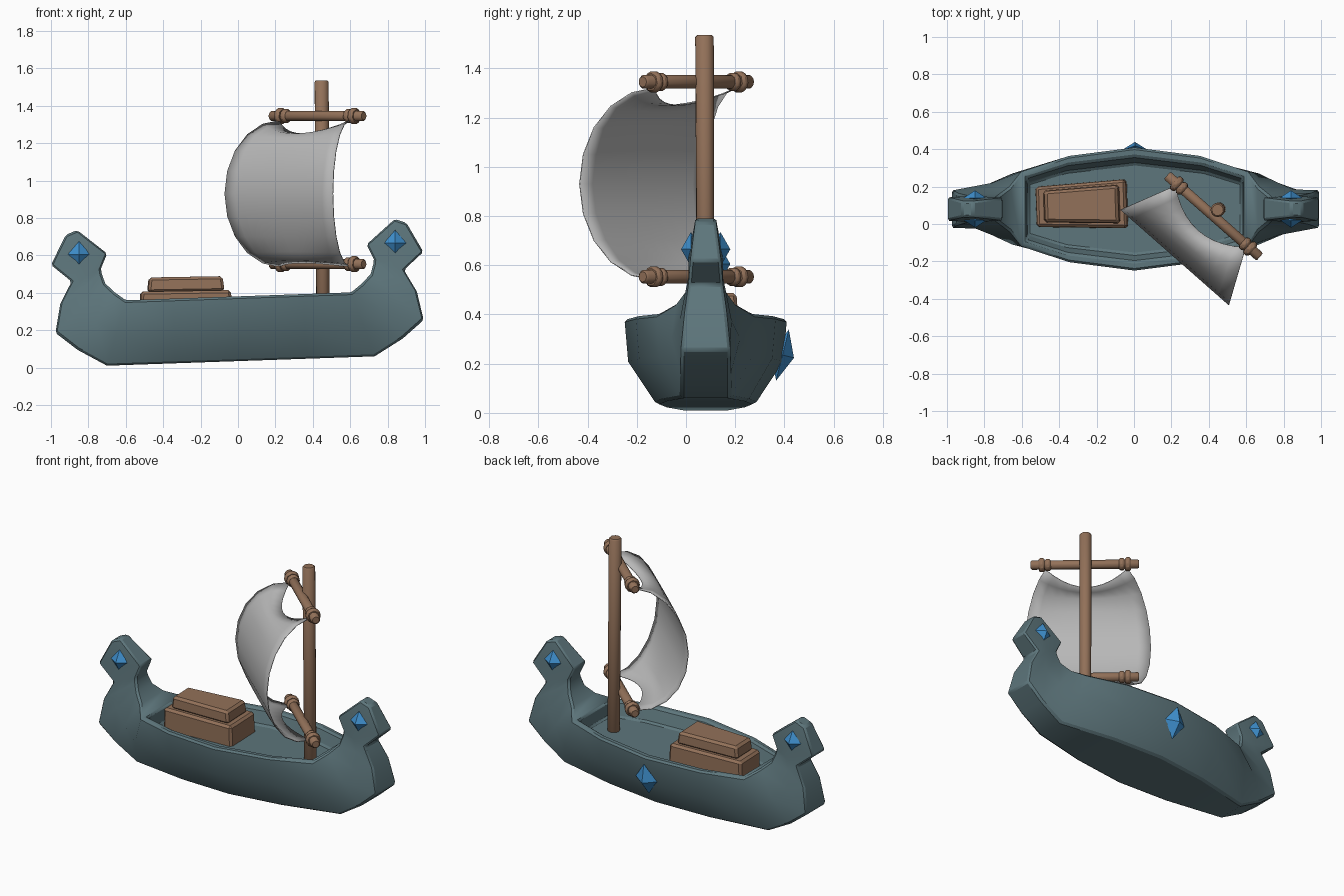
import bpy, bmesh, math
from mathutils import Matrix, Vector

if "Cube" in bpy.data.objects:
    bpy.data.objects.remove(bpy.data.objects["Cube"])


def material(name, color):
    m = bpy.data.materials.new(name)
    m.use_nodes = True
    m.diffuse_color = (*color, 1)
    bsdf = m.node_tree.nodes["Principled BSDF"]
    bsdf.inputs["Base Color"].default_value = (*color, 1)
    bsdf.inputs["Roughness"].default_value = 0.8
    return m


SLATE = material("slate paint", (0.11, 0.18, 0.20))
WOOD = material("brown wood", (0.29, 0.165, 0.10))
BLUE = material("blue crystal", (0.05, 0.28, 0.62))
CLOTH = material("grey cloth", (0.48, 0.48, 0.48))


def finish(bm, name, mat, bevel=0.0, smooth=None, recalc=True):
    if recalc:
        bmesh.ops.recalc_face_normals(bm, faces=bm.faces[:])
    mesh = bpy.data.meshes.new(name)
    bm.to_mesh(mesh)
    bm.free()
    mesh.materials.append(mat)
    ob = bpy.data.objects.new(name, mesh)
    bpy.context.collection.objects.link(ob)
    if smooth:
        bpy.ops.object.select_all(action='DESELECT')
        ob.select_set(True)
        bpy.context.view_layer.objects.active = ob
        bpy.ops.object.shade_smooth_by_angle(angle=math.radians(smooth))
    if bevel:
        mod = ob.modifiers.new("bevel", 'BEVEL')
        mod.width = bevel
        mod.segments = 1
        mod.limit_method = 'ANGLE'
        mod.angle_limit = math.radians(35)
    return ob


def rod(name, a, b, r1, r2, sides=8, bevel=0.008):
    a, b = Vector(a), Vector(b)
    bm = bmesh.new()
    turn = (b - a).to_track_quat('Z', 'Y').to_matrix().to_4x4()
    bmesh.ops.create_cone(bm, cap_ends=True, segments=sides, radius1=r1, radius2=r2,
                          depth=(b - a).length, matrix=Matrix.Translation((a + b) / 2) @ turn)
    return finish(bm, name, WOOD, bevel, 50)


def crystal(name, center, size, tilt=0):
    bm = bmesh.new()
    sx, sy, sz = size
    ring = [bm.verts.new(p) for p in ((sx, 0, 0), (0, 0, sz), (-sx, 0, 0), (0, 0, -sz))]
    for tip in (bm.verts.new((0, sy, 0)), bm.verts.new((0, -sy, 0))):
        for i in range(4):
            bm.faces.new((ring[i], ring[(i + 1) % 4], tip))
    ob = finish(bm, name, BLUE)
    ob.location = center
    ob.rotation_euler.x = math.radians(tilt)
    return ob


# Hull: sections swept along the keel and up each stem into its head
# bottom x, bottom z, top x, top z, bottom / middle / top half width
HALF = [
    (0.35, 0.035, 0.35, 0.381, 0.17, 0.27, 0.285),
    (0.716, 0.035, 0.603, 0.381, 0.10, 0.19, 0.20),
    (0.87, 0.125, 0.66, 0.425, 0.10, 0.14, 0.12),
    (0.985, 0.22, 0.71, 0.475, 0.10, 0.105, 0.08),
    (0.954, 0.373, 0.727, 0.53, 0.085, 0.085, 0.065),
    (0.889, 0.491, 0.73, 0.555, 0.07, 0.07, 0.06),
    (0.996, 0.584, 0.694, 0.634, 0.062, 0.07, 0.06),
    (0.911, 0.742, 0.85, 0.765, 0.042, 0.042, 0.042),
]
MIDDLE = (0, 0.035, 0, 0.381, 0.20, 0.315, 0.33)
stations = [(-s[0], s[1], -s[2], *s[3:]) for s in reversed(HALF)] + [MIDDLE] + HALF
bm = bmesh.new()
rings = []
for xb, zb, xt, zt, wb, wm, wt in stations:
    side = [(xb, wb, zb), ((xb + xt) / 2, wm, (zb + zt) / 2), (xt, wt, zt)]
    loop = side + [(x, -y, z) for x, y, z in reversed(side)]
    rings.append([bm.verts.new(p) for p in loop])
deck = []
for k, (r, q) in enumerate(zip(rings, rings[1:])):
    for i in range(6):
        j = (i + 1) % 6
        f = bm.faces.new((r[i], r[j], q[j], q[i]))
        if i == 2 and len(HALF) - 2 <= k <= len(HALF) + 1:
            deck.append(f)
bm.faces.new(rings[0])
bm.faces.new(rings[-1])
bmesh.ops.recalc_face_normals(bm, faces=bm.faces[:])
# Sunken deck inside the rim
for thickness, drop in ((0.05, 0), (0.035, 0.09)):
    bmesh.ops.inset_region(bm, faces=deck, thickness=thickness, use_even_offset=True)
    for v in {v for f in deck for v in f.verts}:
        v.co.z -= drop
        v.co.x *= 1.05
hull = finish(bm, "hull", SLATE, 0.012, 40)
hull.location = (0.016, 0.08, 0)
hull.rotation_euler.y = math.radians(-2)

# Crystals on the heads and the back of the hull
for label, x, z in (("right", -0.85, 0.605), ("left", 0.84, 0.665)):
    for face, s in (("front", -1), ("back", 1)):
        crystal(f"{label}_head_{face}_crystal", (x, 0.08 + s * 0.06, z), (0.06, 0.04, 0.07))
crystal("hull_crystal", (0.005, 0.392, 0.235), (0.075, 0.048, 0.107), -14)


# Stacked cargo boxes
def box(name, center, size, top):
    bm = bmesh.new()
    bmesh.ops.create_cube(bm, size=1)
    for v in bm.verts:
        v.co.y *= 1 + 0.2 * v.co.x
        if v.co.z > 0:
            v.co.x *= top
            v.co.y *= top
        v.co = Vector([c * s for c, s in zip(v.co, size)])
    ob = finish(bm, name, WOOD, 0.014)
    ob.location = center
    ob.rotation_euler = (0, math.radians(-1), math.radians(2))


box("cargo_base", (-0.28, 0.1, 0.335), (0.49, 0.24, 0.15), 0.98)
box("cargo_lid", (-0.28, 0.1, 0.445), (0.41, 0.19, 0.08), 0.95)

# Mast and the two yards with their lashings
rod("mast", (0.455, 0.08, 0.27), (0.447, 0.075, 1.535), 0.038, 0.04)
along = Vector((0.75, -0.66, 0)).normalized()
out = Vector((-0.66, -0.75, 0)).normalized()
for label, z in (("upper", 1.345), ("lower", 0.553)):
    mid = Vector((0.425, 0.042, z))
    rod(f"{label}_yard", mid - along * 0.33, mid + along * 0.33, 0.03, 0.03)
    for s in (-1, 1):
        for n, (d, r) in enumerate(((0.225, 0.041), (0.262, 0.047))):
            c = mid + along * d * s
            rod(f"{label}_lashing_{s}_{n}", c - along * 0.018, c + along * 0.018, r, r, 7, 0.01)

# Billowing sail with scalloped upper and lower edges
bm = bmesh.new()
COLS, ROWS = 10, 10
grid = []
for j in range(ROWS + 1):
    a = math.pi * (j / ROWS - 0.5)
    row = []
    for i in range(COLS + 1):
        u = 2 * i / COLS - 1
        scallop = (1 - u * u) * abs(math.sin(a)) ** 6
        p = Vector((0.41, 0.04, 0.93 + 0.39 * math.sin(a)))
        p += along * u * (0.25 + 0.135 * math.cos(a))
        p += out * (0.29 * math.cos(a) + 0.10 * scallop)
        p.z -= scallop * (0.07 if a > 0 else -0.02)
        row.append(bm.verts.new(p))
    grid.append(row)
for r, q in zip(grid, grid[1:]):
    for i in range(COLS):
        bm.faces.new((r[i], r[i + 1], q[i + 1], q[i]))
sail = finish(bm, "sail", CLOTH, smooth=60)
thick = sail.modifiers.new("thickness", 'SOLIDIFY')
thick.thickness = 0.005
thick.offset = 0
